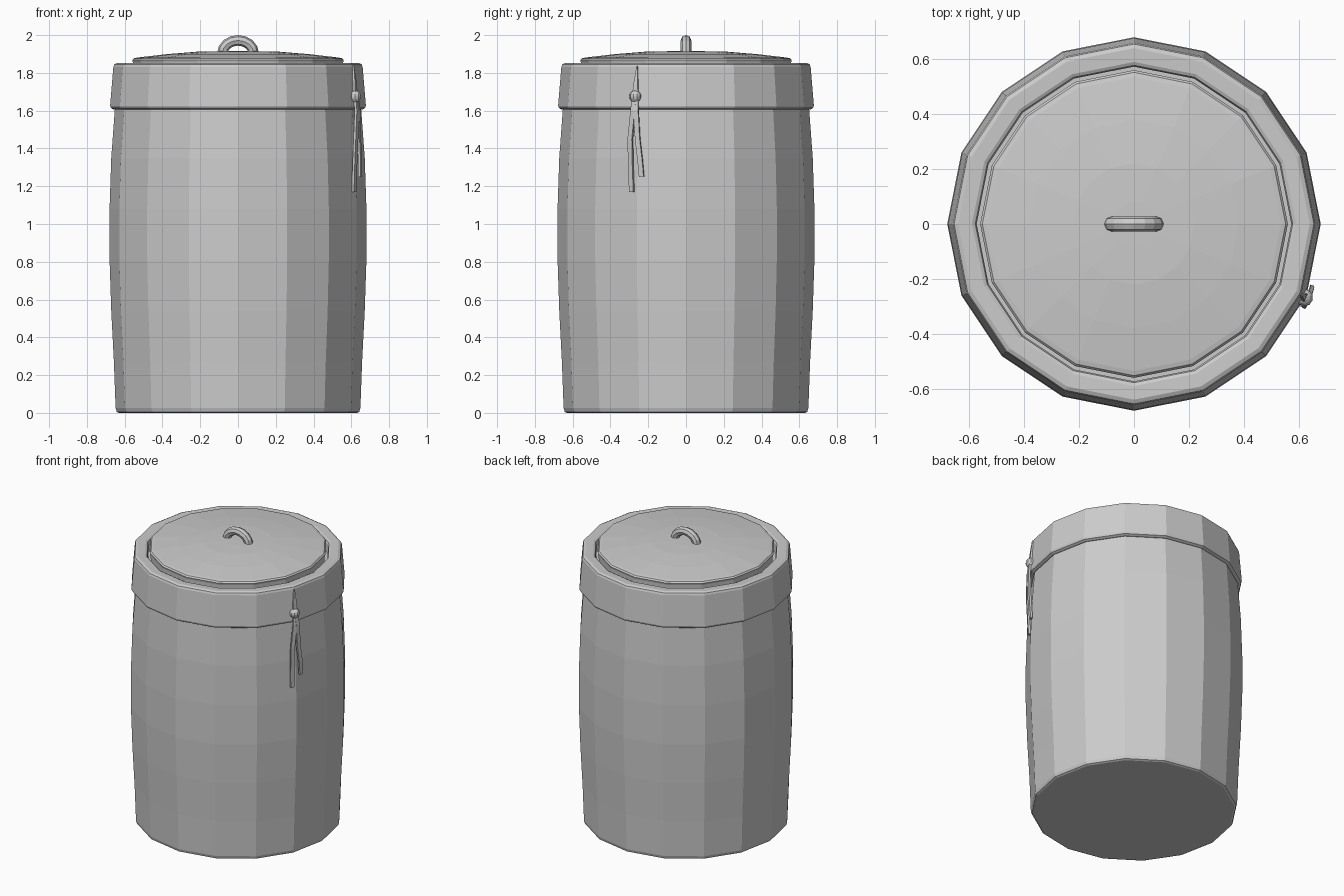
import bpy, bmesh
from math import sin, cos, pi
from mathutils import Vector

if "Cube" in bpy.data.objects:
    bpy.data.objects.remove(bpy.data.objects["Cube"])

SIDES = 16


def finish(name, bm, smooth=False):
    bmesh.ops.recalc_face_normals(bm, faces=bm.faces)
    me = bpy.data.meshes.new(name)
    bm.to_mesh(me)
    bm.free()
    ob = bpy.data.objects.new(name, me)
    bpy.context.collection.objects.link(ob)
    for p in me.polygons:
        p.use_smooth = smooth
    return ob


def skin(name, rings, wrap=False):
    """Bridge equal-length closed rings; cap the ends unless they wrap."""
    bm = bmesh.new()
    vs = [[bm.verts.new(p) for p in r] for r in rings]
    n = len(vs[0])
    for i in range(len(vs) if wrap else len(vs) - 1):
        a, b = vs[i], vs[(i + 1) % len(vs)]
        for j in range(n):
            k = (j + 1) % n
            bm.faces.new((a[j], a[k], b[k], b[j]))
    if not wrap:
        bm.faces.new(vs[0])
        bm.faces.new(vs[-1])
    return finish(name, bm)


def lathe(name, profile, wrap=False):
    return skin(name, [[(r * cos(2 * pi * i / SIDES), r * sin(2 * pi * i / SIDES), z)
                        for i in range(SIDES)] for r, z in profile], wrap)


def sweep(name, path, across, half_w, half_t, sides):
    """Sweep an elliptical (or 4-sided flat) section along a path."""
    pts = [Vector(p) for p in path]
    across = Vector(across).normalized()
    rings = []
    for i, p in enumerate(pts):
        t = (pts[min(i + 1, len(pts) - 1)] - pts[max(i - 1, 0)]).normalized()
        u = (across - t * across.dot(t)).normalized()
        v = t.cross(u)
        w = half_w[i] if isinstance(half_w, list) else half_w
        if sides == 4:
            sec = [(1, 1), (-1, 1), (-1, -1), (1, -1)]
        else:
            sec = [(cos(2 * pi * k / sides), sin(2 * pi * k / sides)) for k in range(sides)]
        rings.append([p + u * a * w + v * b * half_t for a, b in sec])
    return skin(name, rings)


# bulging barrel body
lathe("barrel_body", [(0.63, 0), (0.642, 0.006), (0.648, 0.025), (0.657, 0.27), (0.671, 0.54),
                      (0.68, 0.81), (0.68, 1.08), (0.671, 1.35), (0.652, 1.61), (0.65, 1.77)])

# collar band with a recessed inner lip
lathe("collar", [(0.64, 1.605), (0.66, 1.607), (0.673, 1.614), (0.677, 1.626), (0.66, 1.832),
                 (0.655, 1.845), (0.64, 1.852), (0.59, 1.85), (0.578, 1.844), (0.573, 1.83),
                 (0.573, 1.74), (0.64, 1.74)], wrap=True)

# shallow domed lid
lathe("lid", [(0.535, 1.75), (0.55, 1.76), (0.556, 1.855), (0.56, 1.868), (0.552, 1.877),
              (0.535, 1.881), (0.38, 1.899), (0.22, 1.912), (0.08, 1.915)])

# arched lid handle
arch = [(-0.084, 0, 1.88)] + [(-0.082 * cos(pi * i / 8), 0, 1.905 + 0.067 * sin(pi * i / 8))
                              for i in range(9)] + [(0.084, 0, 1.88)]
sweep("lid_handle", arch, (0, 1, 0), 0.028, 0.028, 8)

# tassel knot
bm = bmesh.new()
bmesh.ops.create_uvsphere(bm, u_segments=10, v_segments=8, radius=0.032)
bmesh.ops.translate(bm, verts=bm.verts, vec=(0.62, -0.268, 1.675))
finish("tassel_knot", bm)

# tapering cord above the knot, and two hanging strips
side = (0.38, 0.92, 0)
sweep("tassel_cord", [(0.622, -0.268, 1.68), (0.619, -0.265, 1.74), (0.609, -0.258, 1.835)],
      side, [0.017, 0.012, 0.002], 0.006, 4)
sweep("tassel_strip_long", [(0.624, -0.272, 1.67), (0.63, -0.28, 1.6), (0.624, -0.295, 1.45),
                            (0.618, -0.292, 1.3), (0.615, -0.287, 1.17)],
      (0.5, 0.85, 0), 0.013, 0.007, 4)
sweep("tassel_strip_short", [(0.628, -0.266, 1.67), (0.638, -0.264, 1.6), (0.641, -0.256, 1.45),
                             (0.646, -0.243, 1.34), (0.645, -0.235, 1.25)],
      (0.3, 0.95, 0), 0.013, 0.007, 4)
